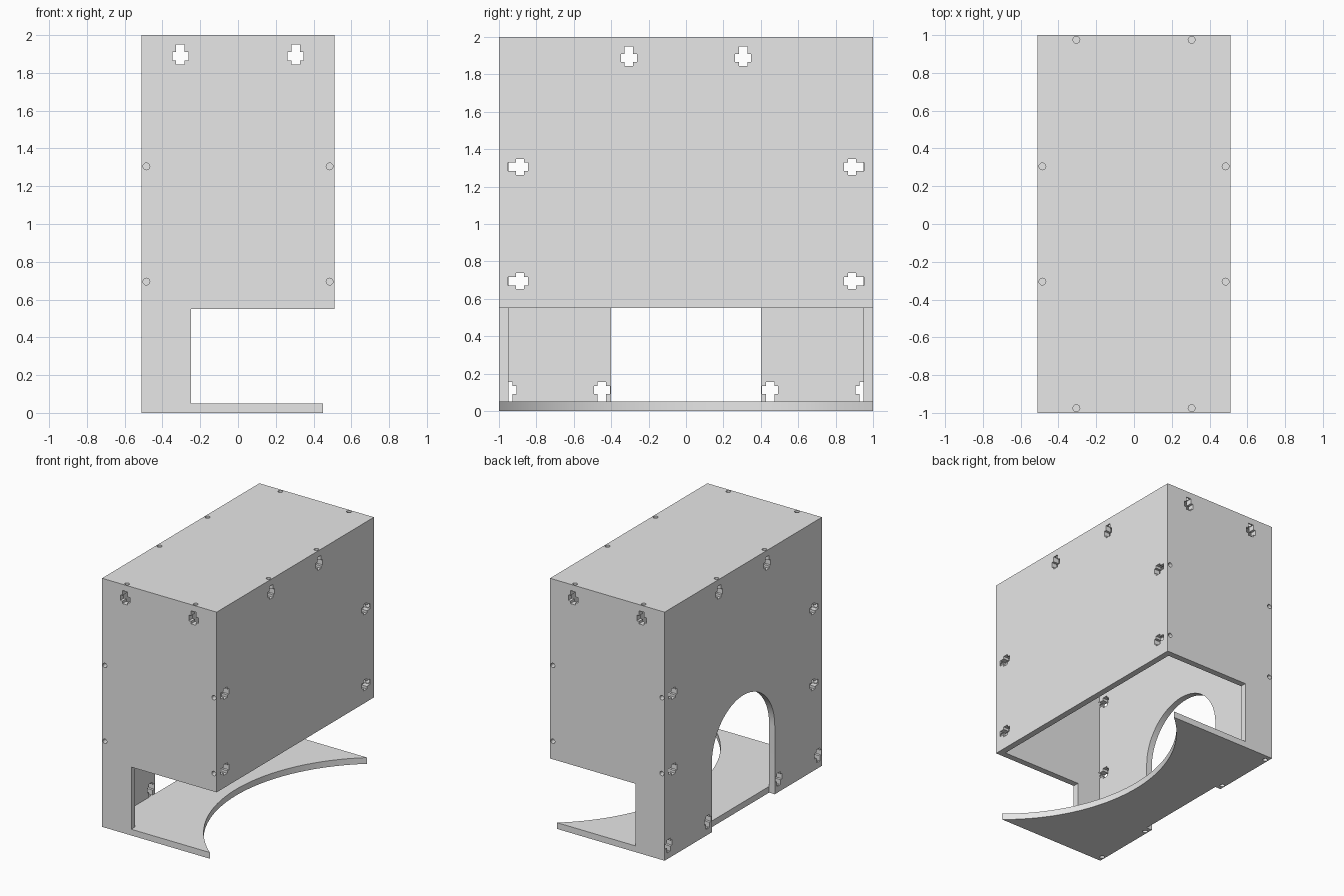
import bpy
import bmesh
from math import sin, cos, asin, sqrt, pi
from mathutils import Vector

if "Cube" in bpy.data.objects:
    bpy.data.objects.remove(bpy.data.objects["Cube"], do_unlink=True)

# Overall dimensions
X, Y, Z, T = 0.51, 1.0, 2.0, 0.05
XI, YI, ZI = X - T, Y - T, Z - T
OPEN = 0.55       # top of the low openings
ARCH = 0.40       # arch radius
ROW = 0.305       # fastener offset from the centre
LOW = 0.45        # fastener offset beside the arch

grey = bpy.data.materials.new("plain grey")
grey.use_nodes = True
grey.diffuse_color = (0.8, 0.8, 0.8, 1)
grey.node_tree.nodes["Principled BSDF"].inputs["Base Color"].default_value = (0.8, 0.8, 0.8, 1)


def add_prism(bm, pts, axis, a, b):
    """Extrude a flat outline along an axis from a to b."""
    place = {"x": lambda u, v, w: (w, u, v),
             "y": lambda u, v, w: (u, w, v),
             "z": lambda u, v, w: (u, v, w)}[axis]
    low = [bm.verts.new(place(u, v, a)) for u, v in pts]
    high = [bm.verts.new(place(u, v, b)) for u, v in pts]
    bm.faces.new(low)
    bm.faces.new(high)
    for i in range(len(pts)):
        j = (i + 1) % len(pts)
        bm.faces.new((low[i], low[j], high[j], high[i]))


def make_object(name, bm):
    bmesh.ops.recalc_face_normals(bm, faces=bm.faces)
    mesh = bpy.data.meshes.new(name)
    bm.to_mesh(mesh)
    bm.free()
    mesh.materials.append(grey)
    obj = bpy.data.objects.new(name, mesh)
    bpy.context.collection.objects.link(obj)
    return obj


def panel(name, pts, axis, a, b):
    bm = bmesh.new()
    add_prism(bm, pts, axis, a, b)
    return make_object(name, bm)


def rect(u0, u1, v0, v1):
    return [(u0, v0), (u1, v0), (u1, v1), (u0, v1)]


def arc(cu, cv, r, start, end, steps=48):
    return [(cu + r * cos(start + (end - start) * i / steps),
             cv + r * sin(start + (end - start) * i / steps)) for i in range(steps + 1)]


def cross(u, v, du, dv):
    """Nut slot outline that starts at (u, v) and runs along (du, dv)."""
    half = [(-0.002, 0.0225), (0.04, 0.0225), (0.04, 0.0425),
            (0.085, 0.0425), (0.085, 0.0225), (0.105, 0.0225)]
    loop = half + [(s, -t) for s, t in reversed(half)]
    return [(u + s * du - t * dv, v + s * dv + t * du) for s, t in loop]


# Panels
top_panel = panel("top_panel", rect(-X, X, -Y, Y), "z", ZI, Z)
wall_outline = [(-X, T), (-0.25, T), (-0.25, OPEN), (X, OPEN), (X, ZI), (-X, ZI)]
front_wall = panel("front_wall", wall_outline, "y", -Y, -YI)
back_wall = panel("back_wall", wall_outline, "y", YI, Y)
left_wall = panel("left_wall", rect(-YI, YI, OPEN, ZI), "x", XI, X)
right_wall = panel("right_wall",
                   [(-YI, T), (-ARCH, T)] + arc(0, OPEN, ARCH, pi, 0)
                   + [(ARCH, T), (YI, T), (YI, ZI), (-YI, ZI)], "x", -X, -XI)

# Floor with a curved edge and a notch under the arch
TIP, R = 0.45, 1.3
spread = asin(1 / R)
floor_outline = arc(TIP + sqrt(R * R - 1), 0, R, pi + spread, pi - spread)
floor_outline += [(-X, Y), (-X, ARCH), (-XI, ARCH), (-XI, -ARCH), (-X, -ARCH), (-X, -Y)]
floor_panel = panel("floor_panel", floor_outline, "z", 0, T)

# Slot cutters
E = 0.01
slots = bmesh.new()
for side in (-1, 1):
    y0, y1 = sorted((side * (YI - E), side * (Y + E)))
    x0, x1 = sorted((side * (XI - E), side * (X + E)))
    for k in (-ROW, ROW):
        add_prism(slots, cross(k, ZI, 0, -1), "y", y0, y1)
        add_prism(slots, cross(k, ZI, 0, -1), "x", x0, x1)
        for end in (-1, 1):
            add_prism(slots, cross(end * YI, 1 + k, -end, 0), "x", x0, x1)
for k in (-YI, -LOW, LOW, YI):
    add_prism(slots, cross(k, T, 0, 1), "x", -X - E, -XI + E)
slot_cutter = make_object("slot_cutter", slots)

# Screw hole cutters
holes = bmesh.new()
MID = X - T / 2


def hole(u, v, axis, a, b):
    add_prism(holes, arc(u, v, 0.018, 0, 2 * pi * 23 / 24, 23), axis, a, b)


for side in (-1, 1):
    y0, y1 = sorted((side * (YI - E), side * (Y + E)))
    for k in (-ROW, ROW):
        hole(k, side * (Y - T / 2), "z", ZI - E, Z + E)
        hole(side * MID, k, "z", ZI - E, Z + E)
        for end in (-1, 1):
            hole(end * MID, 1 + k, "y", y0, y1)
for k in (-YI, -LOW, LOW, YI):
    hole(-MID, k, "z", -E, T + E)
hole_cutter = make_object("hole_cutter", holes)

# Cut the slots and holes
walls = [front_wall, back_wall, left_wall, right_wall]
drilled = [top_panel, floor_panel, front_wall, back_wall]
panels = walls + [top_panel, floor_panel]
for targets, cutter in ((walls, slot_cutter), (drilled, hole_cutter)):
    for obj in targets:
        mod = obj.modifiers.new(cutter.name, "BOOLEAN")
        mod.operation = "DIFFERENCE"
        mod.solver = "EXACT"
        mod.object = cutter
bpy.context.view_layer.update()
graph = bpy.context.evaluated_depsgraph_get()
finished = [bpy.data.meshes.new_from_object(obj.evaluated_get(graph)) for obj in panels]
for obj, mesh in zip(panels, finished):
    obj.modifiers.clear()
    obj.data = mesh
for cutter in (slot_cutter, hole_cutter):
    bpy.data.objects.remove(cutter, do_unlink=True)

# Smooth the curved edges only
bpy.ops.object.select_all(action="DESELECT")
for obj in panels:
    obj.select_set(True)
bpy.context.view_layer.objects.active = panels[0]
bpy.ops.object.shade_smooth_by_angle(angle=pi / 6)
